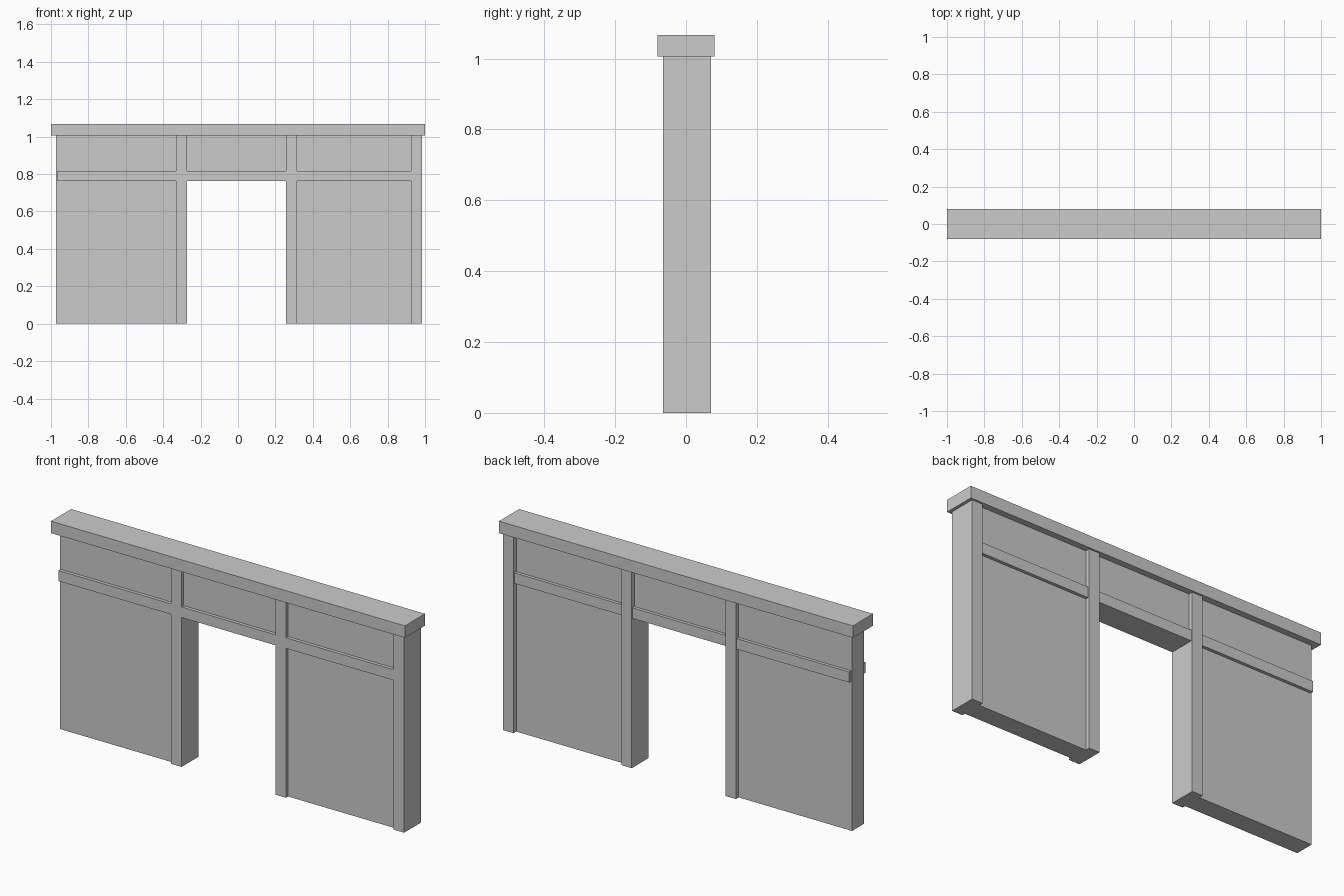
import bpy
import bmesh

if "Cube" in bpy.data.objects:
    bpy.data.objects.remove(bpy.data.objects["Cube"])


def box(name, x, y, z):
    """Axis-aligned box from (min, max) ranges."""
    bm = bmesh.new()
    bmesh.ops.create_cube(bm, size=1)
    for v in bm.verts:
        v.co = [r[0] if c < 0 else r[1] for c, r in zip(v.co, (x, y, z))]
    mesh = bpy.data.meshes.new(name)
    bm.to_mesh(mesh)
    bm.free()
    obj = bpy.data.objects.new(name, mesh)
    bpy.context.collection.objects.link(obj)
    return obj


WALL_TOP = 1.006
RAIL_Z = (0.763, 0.817)
PANEL_Y = (-0.048, 0.049)
RAIL_Y = (-0.065, 0.065)
POST_Y = (-0.065, 0.071)
POST_W = 0.059
POSTS = (-0.332, 0.257, 0.925)   # left edge of each post

# Overhanging top beam
box("top_beam", (-1.0, 1.0), (-0.081, 0.081), (WALL_TOP, 1.067))

# Posts beside the doorway and at the right end
for i, x in enumerate(POSTS):
    box(f"post_{i + 1}", (x, x + POST_W), POST_Y, (0, WALL_TOP))

# Wall bays: recessed panel plus a raised rail; the middle bay is the doorway
bays = (
    ("left", -0.973, -0.968, POSTS[0], 0),
    ("doorway", POSTS[0] + POST_W, POSTS[0] + POST_W, POSTS[1], RAIL_Z[0]),
    ("right", POSTS[1] + POST_W, POSTS[1] + POST_W, POSTS[2], 0),
)
for name, panel_x, rail_x, end_x, bottom in bays:
    box(f"{name}_wall_panel", (panel_x, end_x), PANEL_Y, (bottom, WALL_TOP))
    box(f"{name}_rail", (rail_x, end_x), RAIL_Y, RAIL_Z)
